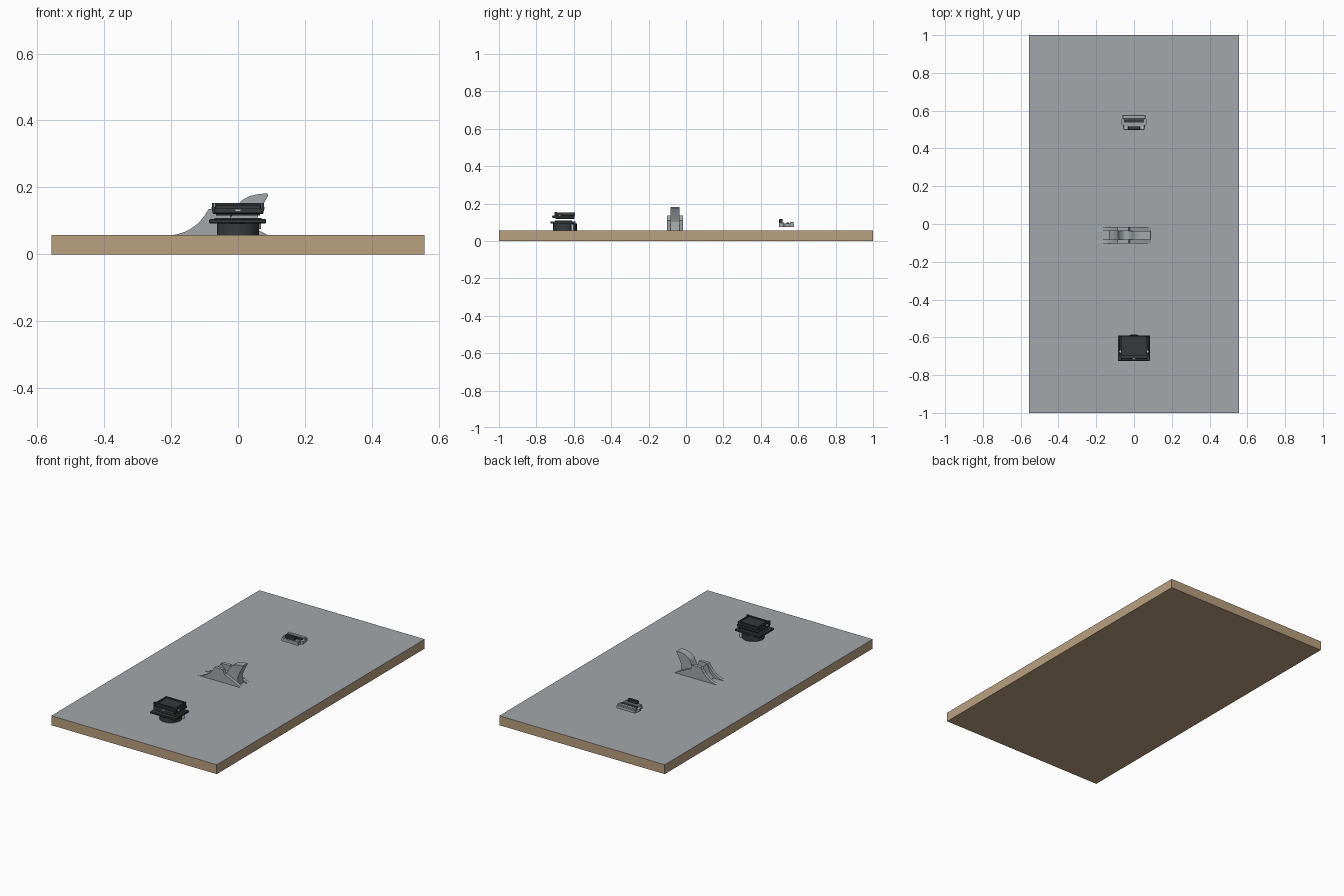
import bpy, bmesh, math
from mathutils import Vector

old = bpy.data.objects.get("Cube")
if old:
    bpy.data.objects.remove(old, do_unlink=True)


def material(name, rgb):
    m = bpy.data.materials.new(name)
    m.use_nodes = True
    m.diffuse_color = (*rgb, 1)
    m.node_tree.nodes["Principled BSDF"].inputs["Base Color"].default_value = (*rgb, 1)
    return m


WOOD = material("tan wood", (0.49, 0.355, 0.21))
GREY = material("cool grey", (0.36, 0.39, 0.41))
DARK = material("charcoal", (0.035, 0.042, 0.044))
PALE = material("pale metal", (0.55, 0.58, 0.58))


def finish(name, bm, mats):
    bmesh.ops.recalc_face_normals(bm, faces=bm.faces)
    me = bpy.data.meshes.new(name)
    bm.to_mesh(me)
    bm.free()
    for m in mats:
        me.materials.append(m)
    ob = bpy.data.objects.new(name, me)
    bpy.context.collection.objects.link(ob)
    return ob


def box(name, mat, x, y, z, bevel=0.0):
    """Box from (min, max) ranges."""
    bm = bmesh.new()
    bmesh.ops.create_cube(bm, size=1)
    for v in bm.verts:
        v.co = Vector([sum(r) / 2 + c * (r[1] - r[0]) for r, c in zip((x, y, z), v.co)])
    if bevel:
        bmesh.ops.bevel(bm, geom=bm.edges[:], offset=bevel, segments=1, affect='EDGES')
    return finish(name, bm, [mat])


def cylinder(name, mat, centre, r, z0, z1, sides=48):
    bm = bmesh.new()
    bmesh.ops.create_cone(bm, cap_ends=True, segments=sides, radius1=r, radius2=r, depth=z1 - z0)
    bmesh.ops.translate(bm, verts=bm.verts, vec=(*centre, (z0 + z1) / 2))
    ob = finish(name, bm, [mat])
    bpy.ops.object.select_all(action='DESELECT')
    ob.select_set(True)
    bpy.context.view_layer.objects.active = ob
    bpy.ops.object.shade_smooth_by_angle(angle=math.radians(35))
    return ob


def prism(name, mat, pts, lo, hi, place):
    """Closed 2D profile extruded from lo to hi; place maps (a, b, depth) to xyz."""
    bm = bmesh.new()
    face = bm.faces.new([bm.verts.new(place(a, b, lo)) for a, b in pts])
    new = bmesh.ops.extrude_face_region(bm, geom=[face], use_keep_orig=True)["geom"]
    shift = Vector(place(0, 0, hi)) - Vector(place(0, 0, lo))
    bmesh.ops.translate(bm, verts=[g for g in new if isinstance(g, bmesh.types.BMVert)], vec=shift)
    return finish(name, bm, [mat])


def curve(p0, p1, p2, n=8):
    """Quadratic curve through a control point."""
    return [tuple((1 - t) ** 2 * a + 2 * t * (1 - t) * b + t * t * c
                  for a, b, c in zip(p0, p1, p2)) for t in (i / n for i in range(n + 1))]


# Board: wooden slab, grey top surface, square wooden recess
TOP = 0.057
FLOOR = TOP - 0.005
RX, RY0, RY1 = 0.108, -0.752, -0.535
bm = bmesh.new()
bmesh.ops.create_cube(bm, size=1)
for v in bm.verts:
    v.co = (v.co.x * 1.114, v.co.y * 2, (v.co.z + 0.5) * TOP)
for co, no in (((-RX, 0, 0), (1, 0, 0)), ((RX, 0, 0), (1, 0, 0)),
               ((0, RY0, 0), (0, 1, 0)), ((0, RY1, 0), (0, 1, 0))):
    bmesh.ops.bisect_plane(bm, geom=bm.verts[:] + bm.edges[:] + bm.faces[:],
                           plane_co=co, plane_no=no)


def in_recess(f):
    c = f.calc_center_median()
    return c.z > TOP - 0.001 and abs(c.x) < RX and RY0 < c.y < RY1


hole = [f for f in bm.faces if in_recess(f)]
new = bmesh.ops.extrude_face_region(bm, geom=hole)["geom"]
bmesh.ops.translate(bm, verts=[g for g in new if isinstance(g, bmesh.types.BMVert)],
                    vec=(0, 0, FLOOR - TOP))
for f in bm.faces:
    f.material_index = 1 if all(v.co.z > TOP - 0.001 for v in f.verts) else 0
finish("board", bm, [WOOD, GREY])

# Front mechanism: turntable, drum and stacked trays
C = (0, -0.647)
cylinder("turntable_ring", GREY, C, 0.083, FLOOR, TOP)
cylinder("drum", DARK, C, 0.063, FLOOR, 0.093)
cylinder("drum_pin", PALE, (0.056, -0.607), 0.007, FLOOR, 0.09, 12)
box("lower_plate", DARK, (-0.086, 0.084), (-0.725, -0.59), (0.0925, 0.105), 0.002)
box("lower_plate_riser", DARK, (-0.07, 0.07), (-0.70, -0.61), (0.105, 0.108))
box("upper_tray_underside", DARK, (-0.066, 0.066), (-0.695, -0.60), (0.116, 0.124))
box("upper_tray", DARK, (-0.076, 0.076), (-0.703, -0.595), (0.121, 0.134), 0.002)
prism("front_lip", DARK, [(-0.715, 0.124), (-0.70, 0.121), (-0.70, 0.136), (-0.712, 0.137)],
      -0.07, 0.07, lambda a, b, d: (d, a, b))
box("top_box", DARK, (-0.068, 0.068), (-0.70, -0.594), (0.134, 0.148), 0.002)
for side, s in (("right", -1), ("left", 1)):
    xs = sorted((s * 0.068, s * 0.060))
    box(side + "_top_rail", DARK, xs, (-0.69, -0.594), (0.147, 0.153))
    box(side + "_corner_post", DARK, sorted((s * 0.070, s * 0.077)), (-0.703, -0.69), (0.13, 0.154))
    cylinder(side + "_screw", PALE, (s * 0.073, -0.675), 0.006, 0.134, 0.141, 12)
box("top_front_rail", DARK, (-0.068, 0.068), (-0.70, -0.69), (0.147, 0.153))
box("top_back_rail", DARK, (-0.068, 0.068), (-0.604, -0.594), (0.147, 0.153))
box("front_latch", PALE, (-0.008, 0.008), (-0.717, -0.712), (0.129, 0.134))

# Middle cradle: two flared cheeks and a hooked saddle
def upright(a, b, d):
    return (a, d, b)


cheek = (curve((-0.198, TOP), (-0.125, 0.066), (-0.088, 0.135))
         + [(-0.03, 0.135)]
         + curve((-0.02, 0.108), (0.03, 0.088), (0.09, TOP)))
prism("right_cheek", GREY, cheek, -0.102, -0.082, upright)
prism("left_cheek", GREY, cheek, -0.036, -0.016, upright)
saddle = ([(-0.13, TOP), (-0.105, 0.085)]
          + curve((-0.085, 0.13), (-0.05, 0.075), (-0.015, 0.118), 6)
          + curve((0.0, 0.15), (0.03, 0.183), (0.088, 0.181))
          + curve((0.09, 0.175), (0.066, 0.135), (0.055, 0.10), 6)
          + [(0.062, TOP)])
prism("hooked_saddle", GREY, saddle, -0.082, -0.036, upright)

# Rear connector: chamfered grey body with dark bars, held clear of the board
outline = [(-0.056, 0.497), (0.056, 0.497), (0.058, 0.52), (0.068, 0.53), (0.068, 0.55),
           (0.062, 0.56), (0.062, 0.578), (-0.062, 0.578), (-0.062, 0.56), (-0.068, 0.55),
           (-0.068, 0.53), (-0.058, 0.52)]
prism("connector_body", GREY, outline, 0.075, 0.092, lambda a, b, d: (a, b, d))
box("connector_back_ridge", GREY, (-0.06, 0.06), (0.557, 0.576), (0.09, 0.101), 0.002)
box("connector_front_ridge", GREY, (-0.055, 0.055), (0.498, 0.525), (0.09, 0.099), 0.002)
box("connector_bar", DARK, (-0.052, 0.052), (0.538, 0.552), (0.09, 0.098))
box("connector_block", DARK, (-0.032, 0.032), (0.498, 0.517), (0.097, 0.117), 0.002)
for side, s in (("right", -1), ("left", 1)):
    cylinder(side + "_connector_screw", PALE, (s * 0.045, 0.511), 0.005, 0.098, 0.102, 12)
